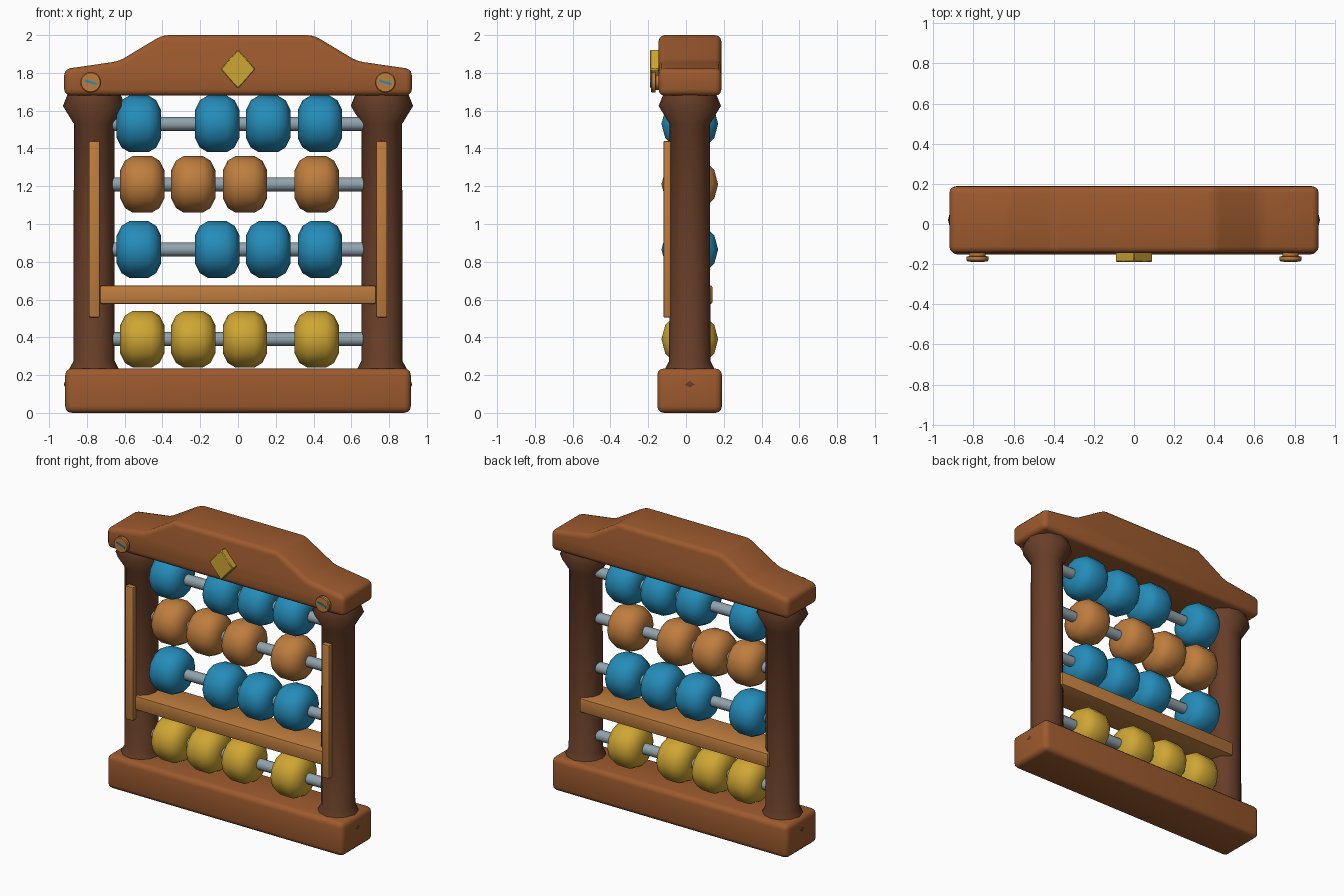
import bpy, bmesh, math
from mathutils import Matrix, Vector

if "Cube" in bpy.data.objects:
    bpy.data.objects.remove(bpy.data.objects["Cube"])

YC = 0.02  # depth centre of the frame


def material(name, rgb):
    m = bpy.data.materials.new(name)
    m.diffuse_color = (*rgb, 1)
    m.use_nodes = True
    m.node_tree.nodes["Principled BSDF"].inputs["Base Color"].default_value = m.diffuse_color
    return m


BROWN = material("red_brown_wood", (0.333, 0.102, 0.027))
DARK = material("dark_wood", (0.138, 0.048, 0.021))
LIGHT = material("light_wood", (0.515, 0.205, 0.048))
YELLOW = material("yellow", (0.624, 0.381, 0.034))
BLUE = material("blue", (0.018, 0.262, 0.485))
STEEL = material("grey_steel", (0.283, 0.366, 0.413))


def finish(bm, name, mat, angle=40):
    bmesh.ops.recalc_face_normals(bm, faces=bm.faces)
    me = bpy.data.meshes.new(name)
    bm.to_mesh(me)
    bm.free()
    for p in me.polygons:
        p.use_smooth = True
    me.set_sharp_from_angle(angle=math.radians(angle))
    me.materials.append(mat)
    ob = bpy.data.objects.new(name, me)
    bpy.context.collection.objects.link(ob)
    return ob


def plate(name, outline, y0, y1, mat, bevel=0.0, segs=3):
    """Extrude an (x, z) outline from y0 to y1 and round its edges."""
    bm = bmesh.new()
    f = bm.faces.new([bm.verts.new((x, y0, z)) for x, z in outline])
    r = bmesh.ops.extrude_face_region(bm, geom=[f])
    verts = [v for v in r["geom"] if isinstance(v, bmesh.types.BMVert)]
    bmesh.ops.translate(bm, verts=verts, vec=(0, y1 - y0, 0))
    if bevel:
        bmesh.ops.bevel(bm, geom=bm.edges[:], offset=bevel, segments=segs,
                        profile=0.5, affect='EDGES', clamp_overlap=True)
    return finish(bm, name, mat)


def box(name, x0, x1, y0, y1, z0, z1, mat, bevel, segs=3):
    return plate(name, [(x0, z0), (x1, z0), (x1, z1), (x0, z1)], y0, y1, mat, bevel, segs)


def lathe(name, profile, axis, loc, mat, n=12, angle=40):
    """Turn (radius, height) points around an axis, closing both ends."""
    bm = bmesh.new()
    rings = []
    for r, h in profile:
        rings.append([bm.verts.new((r * math.cos(2 * math.pi * i / n),
                                    r * math.sin(2 * math.pi * i / n), h)) for i in range(n)])
    for a, b in zip(rings, rings[1:]):
        for i in range(n):
            j = (i + 1) % n
            bm.faces.new((a[i], a[j], b[j], b[i]))
    bm.faces.new(rings[0])
    bm.faces.new(rings[-1])
    rot = {'Z': Matrix.Identity(4), 'X': Matrix.Rotation(math.pi / 2, 4, 'Y'),
           'Y': Matrix.Rotation(math.pi / 2, 4, 'X')}[axis]
    bmesh.ops.transform(bm, matrix=Matrix.Translation(Vector(loc)) @ rot, verts=bm.verts)
    return finish(bm, name, mat, angle)


# Base and shaped crown
box("base", -0.915, 0.915, -0.152, 0.19, 0.0, 0.235, BROWN, 0.035)
half = [(0.92, 1.68), (0.92, 1.82), (0.63, 1.862), (0.40, 2.0)]
plate("crown", half + [(-x, z) for x, z in reversed(half)], -0.145, 0.187, BROWN, 0.032)

# Posts, side strips and screws on both sides
post = [(0.12, 0.06), (0.16, 0.15), (0.13, 0.235), (0.109, 0.275),
        (0.107, 1.53), (0.165, 1.625), (0.135, 1.70)]
for s, side in ((-1, "left"), (1, "right")):
    lathe(side + "_post", post, 'Z', (0.762 * s, YC, 0), DARK, 12, 60)
    x = 0.76 * s
    box(side + "_strip", x - 0.03, x + 0.03, -0.12, -0.08, 0.505, 1.44, LIGHT, 0.008, 2)
    lathe(side + "_screw", [(0.04, 0.13), (0.04, 0.16), (0.055, 0.162), (0.055, 0.18),
                            (0.05, 0.186)], 'Y', (0.78 * s, 0, 1.75), LIGHT, 20, 30)
    slot = box(side + "_screw_slot", -0.034, 0.034, -0.003, 0.004, -0.006, 0.006, BLUE, 0)
    slot.location = (0.78 * s, -0.187, 1.75)
    slot.rotation_euler = (0, math.radians(17), 0)

# Dividing beam
box("divider_beam", -0.73, 0.73, -0.10, 0.14, 0.577, 0.675, LIGHT, 0.01, 2)

# Diamond ornament on the crown
plate("diamond_plate", [(0, 1.715), (0.093, 1.82), (0, 1.925), (-0.093, 1.82)],
      -0.19, -0.14, YELLOW, 0.005, 1)

# Rods with beads
split_one = (-0.525, -0.11, 0.16, 0.434)
split_three = (-0.507, -0.237, 0.037, 0.417)
rows = ((0.39, YELLOW, split_three), (0.865, BLUE, split_one),
        (1.21, LIGHT, split_three), (1.53, BLUE, split_one))
bead = [(0.04, -0.117), (0.075, -0.117), (0.125, -0.092), (0.15, -0.05),
        (0.15, 0.05), (0.125, 0.092), (0.075, 0.117), (0.04, 0.117)]
for k, (z, mat, xs) in enumerate(rows, 1):
    lathe(f"rod_{k}", [(0.037, -0.72), (0.037, 0.72)], 'X', (0, YC, z), STEEL, 12)
    for i, x in enumerate(xs, 1):
        lathe(f"bead_{k}_{i}", bead, 'X', (x, YC, z), mat, 12, 70)
